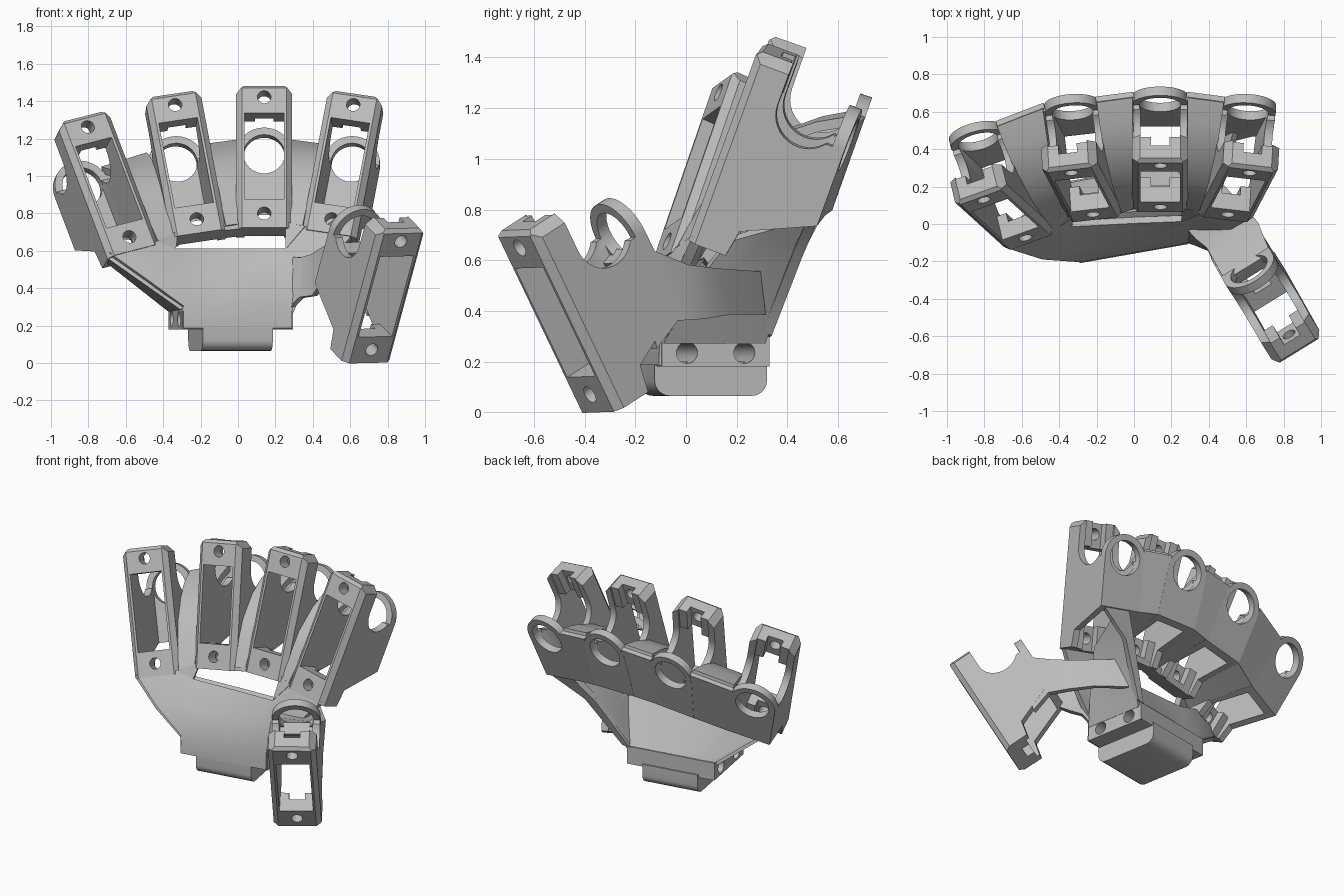
import bpy, bmesh, math
from mathutils import Matrix, Vector as V

if "Cube" in bpy.data.objects:
    bpy.data.objects.remove(bpy.data.objects["Cube"])

grey = bpy.data.materials.new("plain grey")
grey.use_nodes = True
grey.diffuse_color = (0.5, 0.5, 0.5, 1)
grey.node_tree.nodes["Principled BSDF"].inputs["Base Color"].default_value = (0.5, 0.5, 0.5, 1)


def add(name, bm):
    bmesh.ops.recalc_face_normals(bm, faces=bm.faces)
    me = bpy.data.meshes.new(name)
    bm.to_mesh(me)
    bm.free()
    me.materials.append(grey)
    ob = bpy.data.objects.new(name, me)
    bpy.context.scene.collection.objects.link(ob)
    return ob


def box(bm, lo, hi, turn=Matrix()):
    lo, hi = V(lo), V(hi)
    m = Matrix.Translation((lo + hi) / 2) @ turn @ Matrix.Diagonal((*(hi - lo), 1))
    bmesh.ops.create_cube(bm, size=1, matrix=m)


def rod(bm, centre, radius, length, axis, sides=32):
    m = Matrix.Translation(centre) @ V(axis).to_track_quat('Z', 'Y').to_matrix().to_4x4()
    bmesh.ops.create_cone(bm, cap_ends=True, segments=sides, radius1=radius,
                          radius2=radius, depth=length, matrix=m)


def boolean(ob, other, op):
    mod = ob.modifiers.new(op.lower(), 'BOOLEAN')
    mod.operation, mod.solver, mod.object, mod.use_self = op, 'EXACT', other, True
    other.hide_render = True


def bake(ob, *helpers):
    deps = bpy.context.evaluated_depsgraph_get()
    me = bpy.data.meshes.new_from_object(ob.evaluated_get(deps))
    ob.modifiers.clear()
    ob.data = me
    for h in helpers:
        bpy.data.objects.remove(h)
    return me


def sheet(name, rows, thick=0.04):
    bm = bmesh.new()
    grid = [[bm.verts.new(p) for p in r] for r in rows]
    for a, b in zip(grid, grid[1:]):
        for i in range(len(a) - 1):
            bm.faces.new((a[i], a[i + 1], b[i + 1], b[i]))
    ob = add(name, bm)
    mod = ob.modifiers.new("thickness", 'SOLIDIFY')
    mod.thickness, mod.offset = thick, 0
    bake(ob)


# Finger bracket, local axes: x across, y into the hand, z along the finger
profile = [(0, -.08), (.16, -.08), (.18, .03), (.46, .16), (.46, .48), (.41, .48)]
profile += [(.28 + .13 * math.cos(t), .56 + .13 * math.sin(t))
            for t in [math.radians(-38 - 142 * i / 14) for i in range(15)]]
profile += [(.15, .73), (.02, .73), (0, .71)]
bm = bmesh.new()
side = bm.faces.new([bm.verts.new((-.15, y, z)) for y, z in profile])
wall = bmesh.ops.extrude_face_region(bm, geom=[side])["geom"]
bmesh.ops.translate(bm, vec=(.3, 0, 0), verts=[g for g in wall if isinstance(g, bmesh.types.BMVert)])
bracket = add("bracket", bm)

bm = bmesh.new()
rod(bm, (0, .435, .482), .15, .05, (0, 1, 0), 48)
disc = add("ring_disc", bm)

bm = bmesh.new()
box(bm, (-.105, -.1, .08), (.105, .41, .57))       # window
box(bm, (-.105, .14, -.2), (.105, .41, .9))        # hollow inside
for z in (0, .66):
    rod(bm, (0, 0, z), .036, .4, (0, 1, 0))        # screw holes
box(bm, (-.05, .09, .5), (.05, .2, .8))            # nut slots
box(bm, (-.05, .09, -.2), (.05, .2, .1))
rod(bm, (0, .45, .482), .11, .12, (0, 1, 0), 48)   # ring hole
for s in (-.15, .15):                              # chamfers
    box(bm, (s - .022, -.022, -.3), (s + .022, .022, .9), Matrix.Rotation(math.pi / 4, 4, 'Z'))
    box(bm, (s - .03, -.1, .7), (s + .03, .3, .76), Matrix.Rotation(math.pi / 4, 4, 'Y'))
cutter = add("bracket_cutter", bm)
boolean(bracket, disc, 'UNION')
boolean(bracket, cutter, 'DIFFERENCE')
bracket_mesh = bake(bracket, disc, cutter)
bpy.data.objects.remove(bracket)


def mount(name, low, high, ring):
    low, up = V(low), (V(high) - V(low)).normalized()
    back = V(ring) - low
    back = (back - up * back.dot(up)).normalized()
    m = Matrix((back.cross(up), back, up)).transposed().to_4x4()
    m.translation = low
    ob = bpy.data.objects.new(name, bracket_mesh)
    bpy.context.scene.collection.objects.link(ob)
    ob.matrix_world = m
    return lambda x, y, z: m @ V((x, y, z))


little = mount("little_finger_mount", (-.58, -.075, .675), (-.80, .125, 1.255), (-.84, .47, .93))
third = mount("ring_finger_mount", (-.22, .05, .77), (-.335, .27, 1.375), (-.33, .63, 1.06))
middle = mount("middle_finger_mount", (.14, .09, .80), (.14, .31, 1.42), (.14, .665, 1.10))
index = mount("index_finger_mount", (.50, .05, .77), (.615, .27, 1.375), (.61, .63, 1.06))
thumb = mount("thumb_mount", (.715, -.38, .07), (.87, -.655, .645), (.62, -.25, .71))

# Webs between neighbouring fingers, their undersides, and the back band
fingers = [little, third, middle, index]
web = ((.03, -.06), (.06, .12), (.10, .24), (.2, .39), (.31, .48), (.43, .55))
under = ((.03, -.05), (.18, .05), (.45, .18))
for i, (a, b) in enumerate(zip(fingers, fingers[1:])):
    for name, path in (("web", web), ("web_underside", under)):
        sheet(f"{name}_{i}", [[f(s, y, z) for y, z in path] for f, s in ((a, .145), (b, -.145))])
    sheet(f"back_band_{i}", [[f(s, .435, z) for z in (.16, .55)]
                             for f, s in ((a, .14), (b, -.14))], .05)

# Palm front, rising from the wrist to the lip below the fingers
lip = [little(-.135, .03, -.06), little(.13, .03, -.06), V((-.34, 0, .60)), V((0, .02, .60)),
       V((.26, .03, .60)), index(-.13, .03, -.06), index(.13, .03, -.06)]
wrist_l, wrist_r = V((-.295, -.19, 0)), V((.285, -.088, 0))
base = [wrist_l.lerp(wrist_r, t) for t in (0, .1, .25, .5, .75, .9, 1)]
rows = [[p + V((0, 0, .185)) for p in base], [p + V((0, .005, .30)) for p in base]]
rows.append([p.lerp(q, .5) + V((0, -.025, 0)) for p, q in zip(rows[1], lip)])
rows.append(lip)
sheet("palm_front", rows)
sheet("palm_corner_left", [[lip[1], third(-.13, .03, -.05)],
                           [lip[2], third(-.12, .04, -.06)]])
sheet("palm_corner_right", [[lip[5], middle(.13, .03, -.05)],
                            [lip[4], middle(.12, .04, -.06)]])
sheet("slot_top", [[third(-.13, y, z), third(.13, y, z), middle(-.13, y, z), middle(.13, y, z)]
                   for y, z in ((.02, -.06), (.14, -.06))])

# Palm back, sloping from the lip down to the rear edge of the wrist
rear_l, rear_r = V((-.36, .20, .29)), V((.21, .31, .29))
shelf = [little(-.13, .09, -.06), little(.13, .12, -.06), V((-.34, .03, .59)),
         V((0, .05, .59)), V((.26, .06, .59)), V((.42, .05, .58))]
sheet("palm_back", [shelf, [rear_l.lerp(rear_r, t) for t in (0, .1, .25, .5, .8, 1)]])
sheet("palm_side_left", [[lip[0], rows[2][0], rows[1][0]],
                         [shelf[0], shelf[0].lerp(rear_l, .5), rear_l]])

# Strut from the wrist to the back of the index finger, leaving a recess outside it
sheet("index_strut", [
    [index(-.05, .14, -.05), index(-.03, .28, .06), index(0, .44, .17)],
    [V((.38, .05, .53)), V((.39, .2, .57)), V((.40, .44, .62))],
    [V((.28, -.09, .28)), V((.24, .14, .28)), V((.21, .31, .28))]])
sheet("strut_back", [[index(.14, .435, .18), index(-.06, .435, .18)],
                     [V((.45, .44, .62)), V((.37, .43, .61))],
                     [V((.25, .32, .31)), V((.20, .31, .30))]])

# Hollow arm from the palm to the thumb
sheet("thumb_arm", [
    [(.28, -.08, .29), (.30, -.03, .55), (.39, .28, .55), (.29, .30, .39)],
    [(.34, -.10, .35), (.34, -.07, .55), (.55, .11, .555), (.46, .17, .39)],
    [(.41, -.13, .36), (.40, -.12, .565), (.65, 0, .57), (.58, .06, .37)],
    [thumb(-.13, .42, .16), thumb(-.13, .435, .40), thumb(.13, .435, .40), thumb(.13, .42, .10)],
    [thumb(-.13, .28, .10), thumb(-.13, .37, .38), thumb(.13, .37, .38), thumb(.13, .28, .05)]])

# Wrist block with cross holes, and the rounded plug below it
turn = Matrix.Translation((-.04, .065, 0)) @ Matrix.Rotation(math.radians(10), 4, 'Z')
bm = bmesh.new()
box(bm, (-.30, -.215, .18), (.30, .215, .30))
block = add("wrist_block", bm)
bm = bmesh.new()
for y in (-.115, .115):
    rod(bm, (0, y, .235), .042, .8, (1, 0, 0))
holes = add("wrist_cutter", bm)
boolean(block, holes, 'DIFFERENCE')
bake(block, holes)
bm = bmesh.new()
box(bm, (-.19, -.225, .065), (.19, .225, .2))
low_edges = [e for e in bm.edges if all(v.co.z < .1 for v in e.verts)
             and abs(e.verts[0].co.x - e.verts[1].co.x) > .1]
bmesh.ops.bevel(bm, geom=low_edges, offset=.06, segments=6, affect='EDGES', profile=.5)
plug = add("wrist_plug", bm)
block.matrix_world = plug.matrix_world = turn

# Smooth the round parts, keep the hard edges
bpy.context.view_layer.update()
for ob in bpy.context.scene.objects:
    ob.select_set(ob.type == 'MESH' and grey.name in ob.data.materials)
bpy.context.view_layer.objects.active = plug
bpy.ops.object.shade_smooth_by_angle(angle=math.radians(32))
